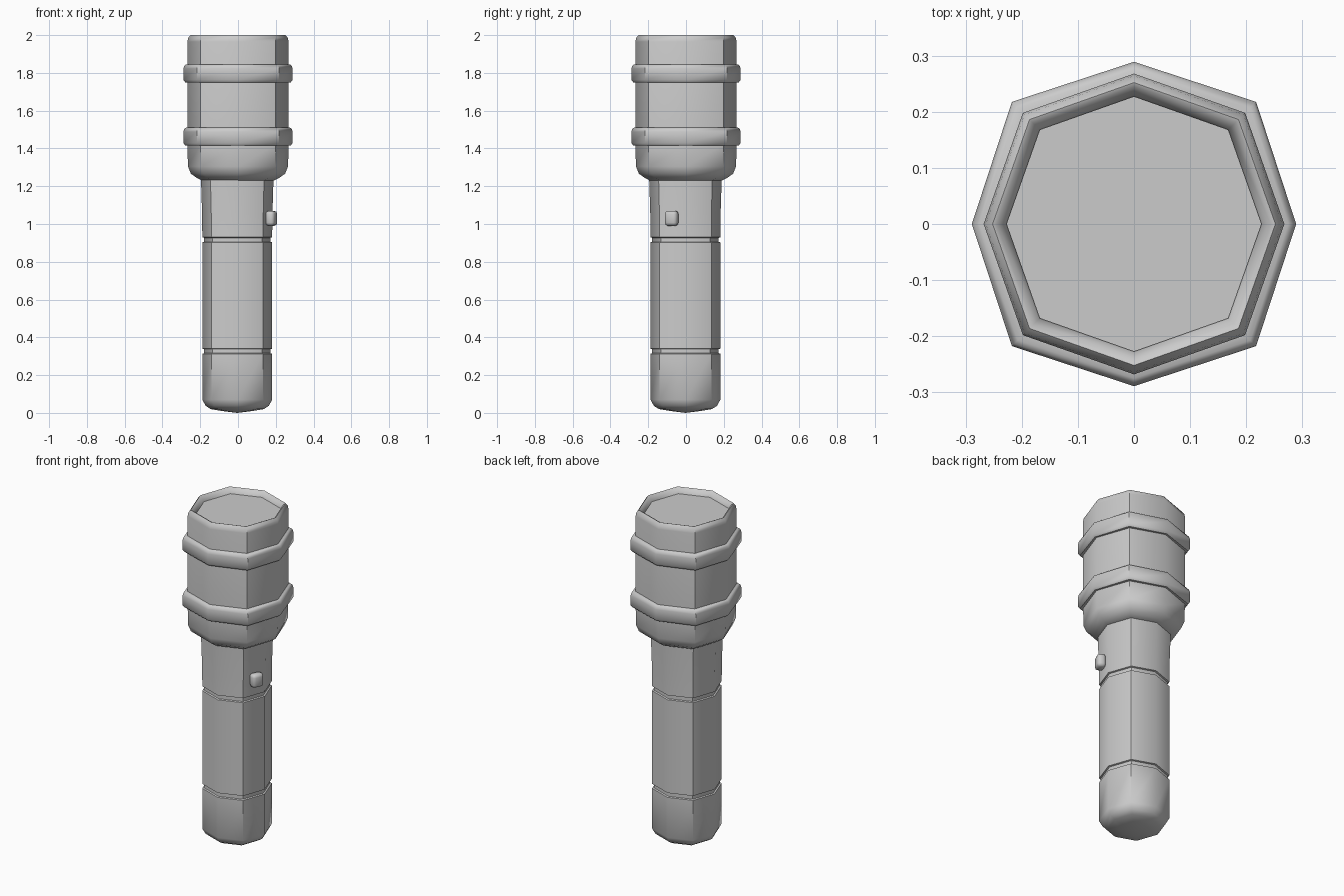
import bpy, bmesh, math

if "Cube" in bpy.data.objects:
    bpy.data.objects.remove(bpy.data.objects["Cube"])

SIDES = 8


def finish(name, bm, angle=50):
    bmesh.ops.recalc_face_normals(bm, faces=bm.faces)
    me = bpy.data.meshes.new(name)
    bm.to_mesh(me)
    bm.free()
    ob = bpy.data.objects.new(name, me)
    bpy.context.collection.objects.link(ob)
    bpy.ops.object.select_all(action='DESELECT')
    ob.select_set(True)
    bpy.context.view_layer.objects.active = ob
    bpy.ops.object.shade_smooth_by_angle(angle=math.radians(angle))
    return ob


def octagon_lathe(name, profile, diag=1.045, centre=(0, 0), closed=False):
    """Turn an (r, z) profile into an octagon whose diagonal corners sit slightly further out."""
    bm = bmesh.new()
    rows = []
    for r, z in profile:
        if r == 0:
            v = bm.verts.new((centre[0], centre[1], z))
            rows.append([v] * SIDES)
            continue
        row = []
        for i in range(SIDES):
            a = math.tau * i / SIDES
            k = r * (diag if i % 2 else 1)
            row.append(bm.verts.new((centre[0] + k * math.cos(a), centre[1] + k * math.sin(a), z)))
        rows.append(row)
    pairs = list(zip(rows, rows[1:])) + ([(rows[-1], rows[0])] if closed else [])
    for low, high in pairs:
        for i in range(SIDES):
            j = (i + 1) % SIDES
            corners = list(dict.fromkeys((low[i], low[j], high[j], high[i])))
            bm.faces.new(corners)
    return finish(name, bm)


# handle with a rounded butt and two grip grooves
handle = [(0, 0), (0.08, 0.010), (0.14, 0.020), (0.167, 0.037), (0.185, 0.07)]
for z in (0.313, 0.903):
    handle += [(0.185, z), (0.176, z + 0.003), (0.176, z + 0.024), (0.185, z + 0.027)]
handle += [(0.186, 1.05), (0.192, 1.24), (0, 1.24)]
octagon_lathe("handle", handle, centre=(-0.004, -0.003))

# lamp head with rounded shoulder, rim and recessed lens seat
octagon_lathe("head", [
    (0, 1.23), (0.19, 1.23), (0.215, 1.242), (0.25, 1.267), (0.265, 1.305),
    (0.268, 1.42), (0.268, 1.965), (0.264, 1.985), (0.252, 2.0),
    (0.244, 1.997), (0.228, 1.965), (0.226, 1.955), (0, 1.955)])

# flat lens
octagon_lathe("lens", [(0, 1.96), (0.2275, 1.968), (0, 1.968)])

# two raised bands around the head
for n, (z0, z1) in enumerate(((1.415, 1.51), (1.75, 1.845))):
    octagon_lathe("band_%d" % (n + 1), [
        (0.255, z0), (0.279, z0), (0.289, z0 + 0.013),
        (0.289, z1 - 0.022), (0.284, z1 - 0.006), (0.275, z1), (0.255, z1)],
        diag=1.065, closed=True)

# switch button on one front-right facet
bm = bmesh.new()
bmesh.ops.create_cube(bm, size=1)
bmesh.ops.scale(bm, vec=(0.05, 0.07, 0.08), verts=bm.verts)
bmesh.ops.bevel(bm, geom=bm.edges[:], offset=0.017, segments=2, profile=0.5, affect='EDGES')
button = finish("switch_button", bm)
button.location = (0.177, -0.076, 1.03)
button.rotation_euler.z = math.radians(-22.5)
